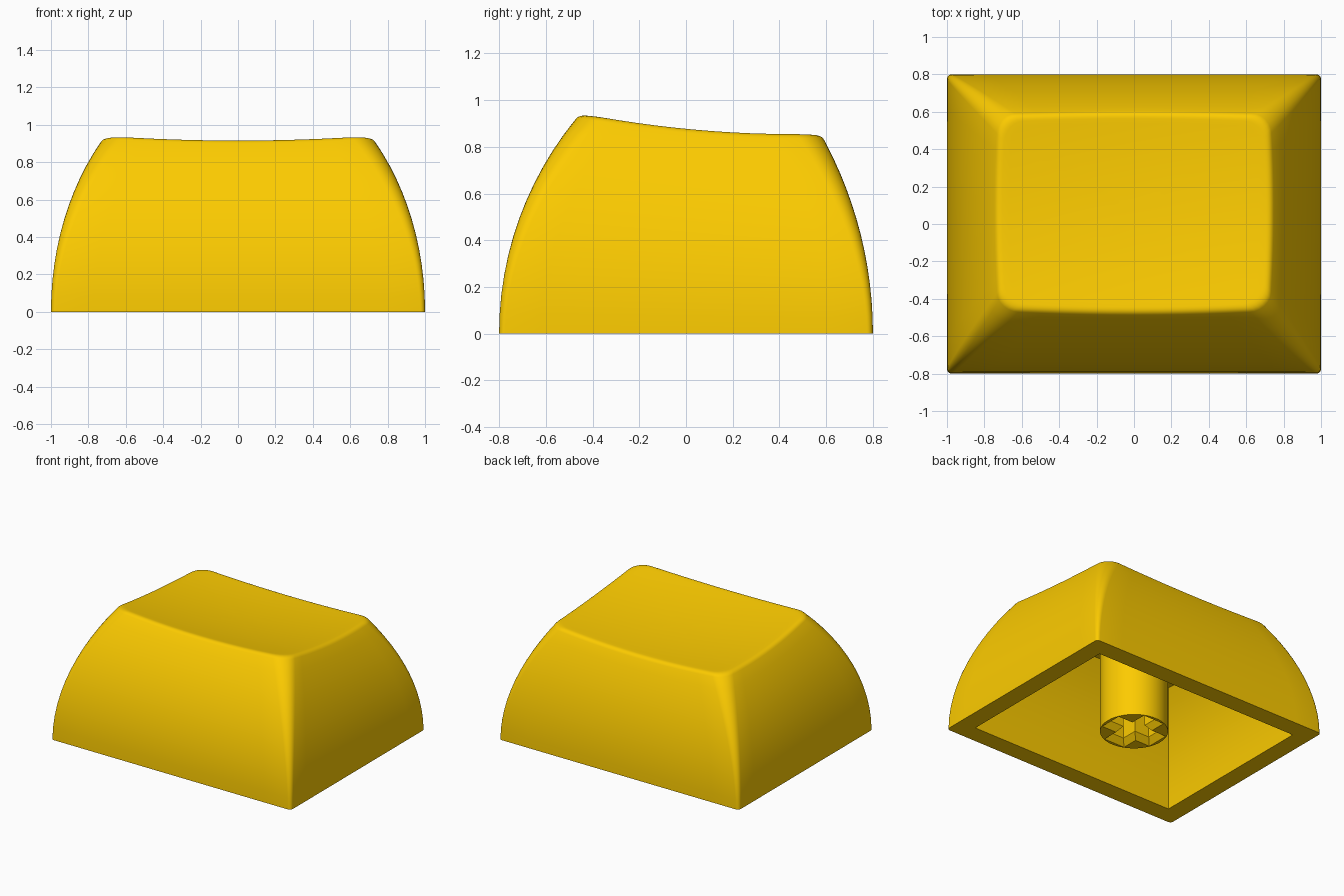
import bpy, bmesh
from math import sin, cos, pi, sqrt

if "Cube" in bpy.data.objects:
    bpy.data.objects.remove(bpy.data.objects["Cube"])

SEG, SIDE = 6, 10          # corner and side subdivisions

yellow = bpy.data.materials.new("yellow_plastic")
yellow.diffuse_color = (0.98, 0.6, 0.0, 1)
yellow.use_nodes = True
yellow.node_tree.nodes["Principled BSDF"].inputs["Base Color"].default_value = yellow.diffuse_color


def finish(bm, name):
    bmesh.ops.recalc_face_normals(bm, faces=bm.faces)
    me = bpy.data.meshes.new(name)
    bm.to_mesh(me)
    bm.free()
    ob = bpy.data.objects.new(name, me)
    bpy.context.collection.objects.link(ob)
    me.materials.append(yellow)
    return ob


def smooth(ob):
    bpy.ops.object.select_all(action='DESELECT')
    ob.select_set(True)
    bpy.context.view_layer.objects.active = ob
    bpy.ops.object.shade_smooth_by_angle(angle=pi / 6)


def bridge(bm, a, b):
    n = len(a)
    for i in range(n):
        j = (i + 1) % n
        bm.faces.new((a[i], a[j], b[j], b[i]))


def outline(hx, y0, y1, r):
    # rounded rectangle, counter-clockwise from the back right corner
    pts = []
    corners = [(hx - r, y1 - r), (r - hx, y1 - r), (r - hx, y0 + r), (hx - r, y0 + r)]
    for k, (cx, cy) in enumerate(corners):
        for s in range(SEG + 1):
            a = (k + s / SEG) * pi / 2
            pts.append((cx + r * cos(a), cy + r * sin(a)))
        nx, ny = corners[(k + 1) % 4]
        a = (k + 1) * pi / 2
        ex, ey = nx + r * cos(a), ny + r * sin(a)
        px, py = pts[-1]
        for s in range(1, SIDE):
            t = s / SIDE
            pts.append((px + (ex - px) * t, py + (ey - py) * t))
    return pts


def bulge(radius, z):
    return radius - sqrt(radius * radius - z * z)


def section(z, y=0.0, inset=0.0):
    # slice of the bulging walls; side walls follow the tilt of the top
    zx = z * 0.94 / (0.94 - 0.0833 * (y + 0.44))
    return outline(1 - bulge(1.70, zx) - inset, -0.8 + bulge(1.45, z) + inset,
                   0.8 - bulge(1.75, z) - inset, 0.025 + 0.085 * (z / 0.9) ** 1.5)


def dish(x, y):
    # tilted, hollowed top surface
    t, s = (y - 0.07) / 0.51, x / 0.7
    return 0.87 - 0.0425 * t + 0.029 * t * t + 0.028 * (s * s - 1)


N = len(section(0))


def wall_ring(f, drop):
    ring = []
    for i in range(N):
        z, y = 0.88 * f, 0
        for _ in range(5):
            x, y = section(z, y)[i]
            z = f * (dish(x, y) - drop)
        ring.append((x, y, z))
    return ring


# Shell: curved walls, rounded lip, dished top
bm = bmesh.new()
rings = [wall_ring(k / 12, 0.022) for k in range(13)]
edge = wall_ring(1, 0)
cy = 0.06
lip = []
for i, (x, y, z) in enumerate(edge):
    px, py = section(z, y, 0.028)[i]
    lip.append((px, py, dish(px, py)))
for k in range(1, 5):
    t = k / 5
    rings.append([tuple((1 - t) ** 2 * a + 2 * t * (1 - t) * b + t * t * c
                        for a, b, c in zip(*p)) for p in zip(rings[12], edge, lip)])
rings.append(lip)
for k in (0.95, 0.82, 0.66, 0.5, 0.33, 0.16):
    rings.append([(x * k, cy + (y - cy) * k, dish(x * k, cy + (y - cy) * k))
                  for x, y, z in lip])
loops = [[bm.verts.new(p) for p in r] for r in rings]
for a, b in zip(loops, loops[1:]):
    bridge(bm, a, b)
mid = bm.verts.new((0, cy, dish(0, cy)))
for i in range(N):
    bm.faces.new((loops[-1][i], loops[-1][(i + 1) % N], mid))

# Shell: bulging cavity with sharp corners, and flat rim
signs = [(1, 1), (-1, 1), (-1, -1), (1, -1)]
cavity = []
for k in range(9):
    zf, zb = 0.765 * k / 8, 0.695 * k / 8
    hx = 0.863 - bulge(1.70, zf * 1.08)
    yf = -0.662 + bulge(1.45, zf * 1.08)
    yb = 0.662 - bulge(1.75, zb * 1.08)
    cavity.append([bm.verts.new((sx * hx, yb if sy > 0 else yf, zb if sy > 0 else zf))
                   for sx, sy in signs])
for a, b in zip(cavity, cavity[1:]):
    bridge(bm, a, b)
bm.faces.new(cavity[-1])
near = [cavity[0][signs.index((1 if v.co.x > -1e-6 else -1, 1 if v.co.y > -1e-6 else -1))]
        for v in loops[0]]
for i in range(N):
    j = (i + 1) % N
    f = [loops[0][i], loops[0][j], near[j]]
    if near[i] != near[j]:
        f.append(near[i])
    bm.faces.new(f)
smooth(finish(bm, "keycap_shell"))

# Stem: round post
bm = bmesh.new()
circle = [(0.233 * cos(2 * pi * i / 48), 0.233 * sin(2 * pi * i / 48)) for i in range(48)]
bot, top = [[bm.verts.new((x, y, z)) for x, y in circle] for z in (0, 0.77)]
bridge(bm, bot, top)
bm.faces.new(bot)
bm.faces.new(top)
stem = finish(bm, "stem")

# Cross socket with a flared mouth, cut into the post
bm = bmesh.new()
levels = []
for z, grow in ((-0.011, 0.044), (0.044, 0), (0.72, 0)):
    a, w = 0.175 + grow, 0.052 + grow
    ring = []
    for k in range(4):
        c, s = round(cos(k * pi / 2)), round(sin(k * pi / 2))
        ring += [bm.verts.new((x * c - y * s, x * s + y * c, z))
                 for x, y in ((a, -w), (a, w), (w, w))]
    levels.append(ring)
for a, b in zip(levels, levels[1:]):
    bridge(bm, a, b)
bm.faces.new(levels[0])
bm.faces.new(levels[-1])
cutter = finish(bm, "socket_cutter")
cutter.hide_render = True
mod = stem.modifiers.new("socket", 'BOOLEAN')
mod.operation = 'DIFFERENCE'
mod.solver = 'EXACT'
mod.object = cutter
bpy.context.view_layer.objects.active = stem
bpy.ops.object.modifier_apply(modifier="socket")
bpy.data.objects.remove(cutter)
smooth(stem)
